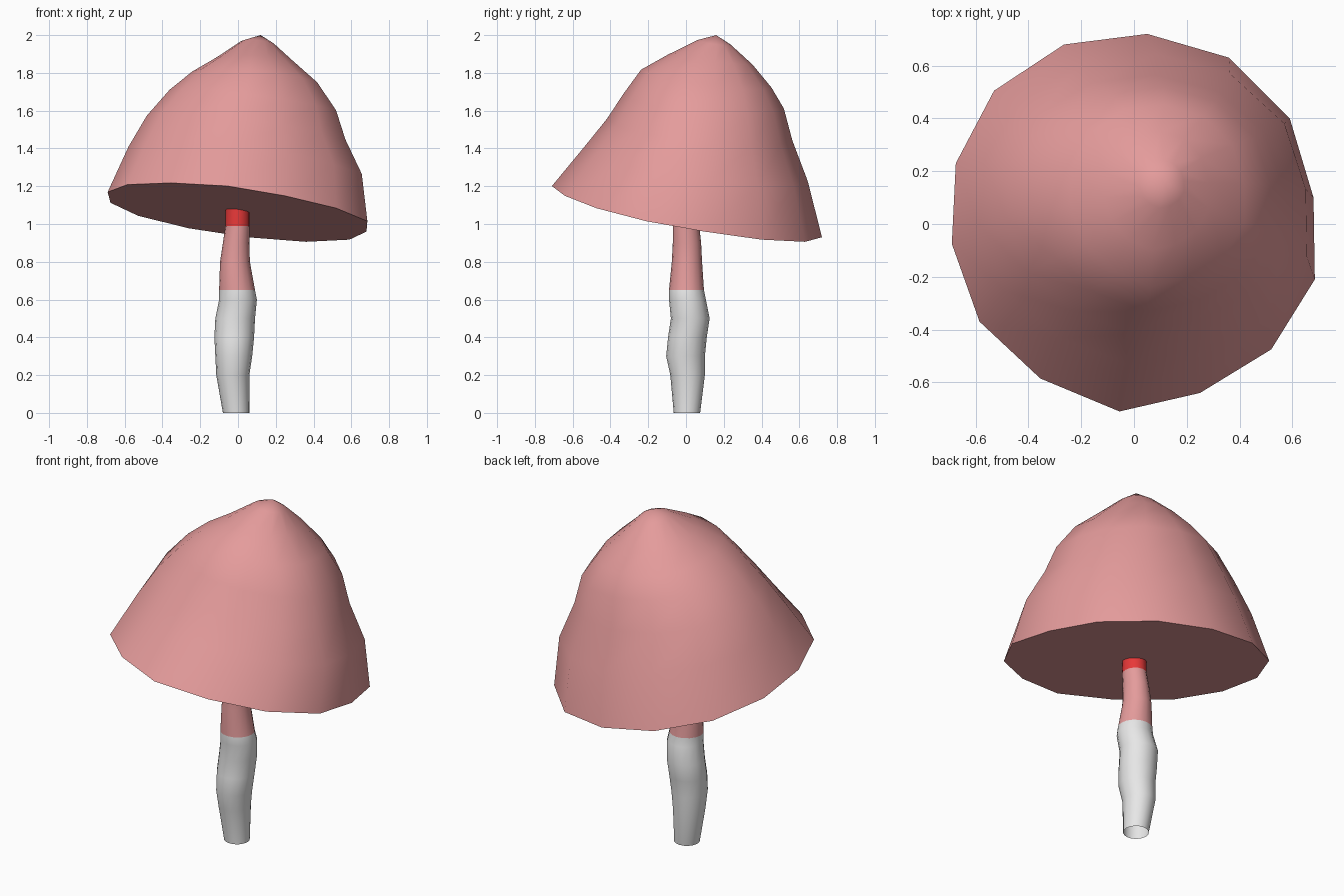
import bpy
import bmesh
import math

cube = bpy.data.objects.get("Cube")
if cube:
    bpy.data.objects.remove(cube, do_unlink=True)


def make_material(name, colour):
    mat = bpy.data.materials.new(name)
    mat.use_nodes = True
    mat.diffuse_color = colour
    mat.node_tree.nodes["Principled BSDF"].inputs["Base Color"].default_value = colour
    return mat


pink = make_material("cap pink", (0.78, 0.33, 0.33, 1))
white = make_material("stem white", (0.8, 0.8, 0.8, 1))
red = make_material("collar red", (0.8, 0.04, 0.04, 1))


def bridge(bm, lower, upper):
    """Join two rings of equal length with quads."""
    faces = []
    count = len(lower)
    for i in range(count):
        j = (i + 1) % count
        faces.append(bm.faces.new((lower[i], lower[j], upper[j], upper[i])))
    return faces


def finish(bm, name, materials):
    mesh = bpy.data.meshes.new(name)
    bm.normal_update()
    bm.to_mesh(mesh)
    bm.free()
    obj = bpy.data.objects.new(name, mesh)
    bpy.context.collection.objects.link(obj)
    for mat in materials:
        mesh.materials.append(mat)
    bpy.ops.object.select_all(action="DESELECT")
    obj.select_set(True)
    bpy.context.view_layer.objects.active = obj
    bpy.ops.object.shade_smooth_by_angle(angle=math.radians(50))
    return obj


# Cap: the uneven rim outline is shrunk upward through tilted rings to the tip
rim = [(0.68, 0.1), (0.59, 0.4), (0.36, 0.63), (0.05, 0.72), (-0.265, 0.68),
       (-0.53, 0.505), (-0.675, 0.23), (-0.69, -0.075), (-0.585, -0.37),
       (-0.355, -0.585), (-0.055, -0.71), (0.25, -0.64), (0.52, -0.475),
       (0.685, -0.21)]
half_x, half_y = 0.687, 0.715

# centre x, centre y, centre z, radius x, radius y, slope x, slope y
cap_rings = [
    (0, 0, 1.066, half_x, half_y, -0.13, -0.18),
    (0.04, 0.05, 1.32, 0.617, 0.59, -0.13, -0.145),
    (0.045, 0.07, 1.5, 0.525, 0.49, -0.13, -0.11),
    (0.08, 0.09, 1.65, 0.44, 0.425, -0.13, -0.08),
    (0.09, 0.105, 1.77, 0.33, 0.345, -0.1, -0.13),
    (0.085, 0.125, 1.87, 0.2, 0.225, -0.04, -0.11),
    (0.105, 0.15, 1.96, 0.085, 0.09, -0.1, -0.15),
]

bm = bmesh.new()
rings = []
for cx, cy, cz, rx, ry, slope_x, slope_y in cap_rings:
    ring = []
    for px, py in rim:
        dx = px / half_x * rx
        dy = py / half_y * ry
        ring.append(bm.verts.new((cx + dx, cy + dy, cz + dx * slope_x + dy * slope_y)))
    rings.append(ring)
for lower, upper in zip(rings, rings[1:]):
    bridge(bm, lower, upper)
tip = bm.verts.new((0.12, 0.16, 2))
for a, b in zip(rings[-1], rings[-1][1:] + rings[-1][:1]):
    bm.faces.new((a, b, tip))
# Flat underside
bm.faces.new(list(reversed(rings[0])))
finish(bm, "mushroom_cap", [pink])

# Stem: lumpy open tube, coloured in bands by height
# height, left edge, right edge, front edge, back edge
stem_rings = [
    (0, -0.08, 0.06, -0.065, 0.075),
    (0.2, -0.115, 0.06, -0.083, 0.1),
    (0.3, -0.12, 0.075, -0.105, 0.1),
    (0.4, -0.125, 0.085, -0.095, 0.11),
    (0.5, -0.12, 0.09, -0.08, 0.125),
    (0.6, -0.1, 0.1, -0.09, 0.105),
    (0.65, -0.1, 0.09, -0.09, 0.095),
    (0.8, -0.095, 0.063, -0.075, 0.085),
    (0.9, -0.08, 0.06, -0.07, 0.08),
    (0.99, -0.067, 0.062, -0.07, 0.07),
    (1.1, -0.065, 0.062, -0.065, 0.065),
]
sides = 16
bm = bmesh.new()
rings = []
for z, left, right, front, back in stem_rings:
    ring = []
    for i in range(sides):
        angle = math.tau * i / sides
        x = (left + right) / 2 + (right - left) / 2 * math.cos(angle)
        y = (front + back) / 2 + (back - front) / 2 * math.sin(angle)
        ring.append(bm.verts.new((x, y, z)))
    rings.append(ring)
for lower, upper in zip(rings, rings[1:]):
    height = (lower[0].co.z + upper[0].co.z) / 2
    for face in bridge(bm, lower, upper):
        face.material_index = 0 if height < 0.65 else 1 if height < 0.99 else 2
finish(bm, "mushroom_stem", [white, pink, red])
